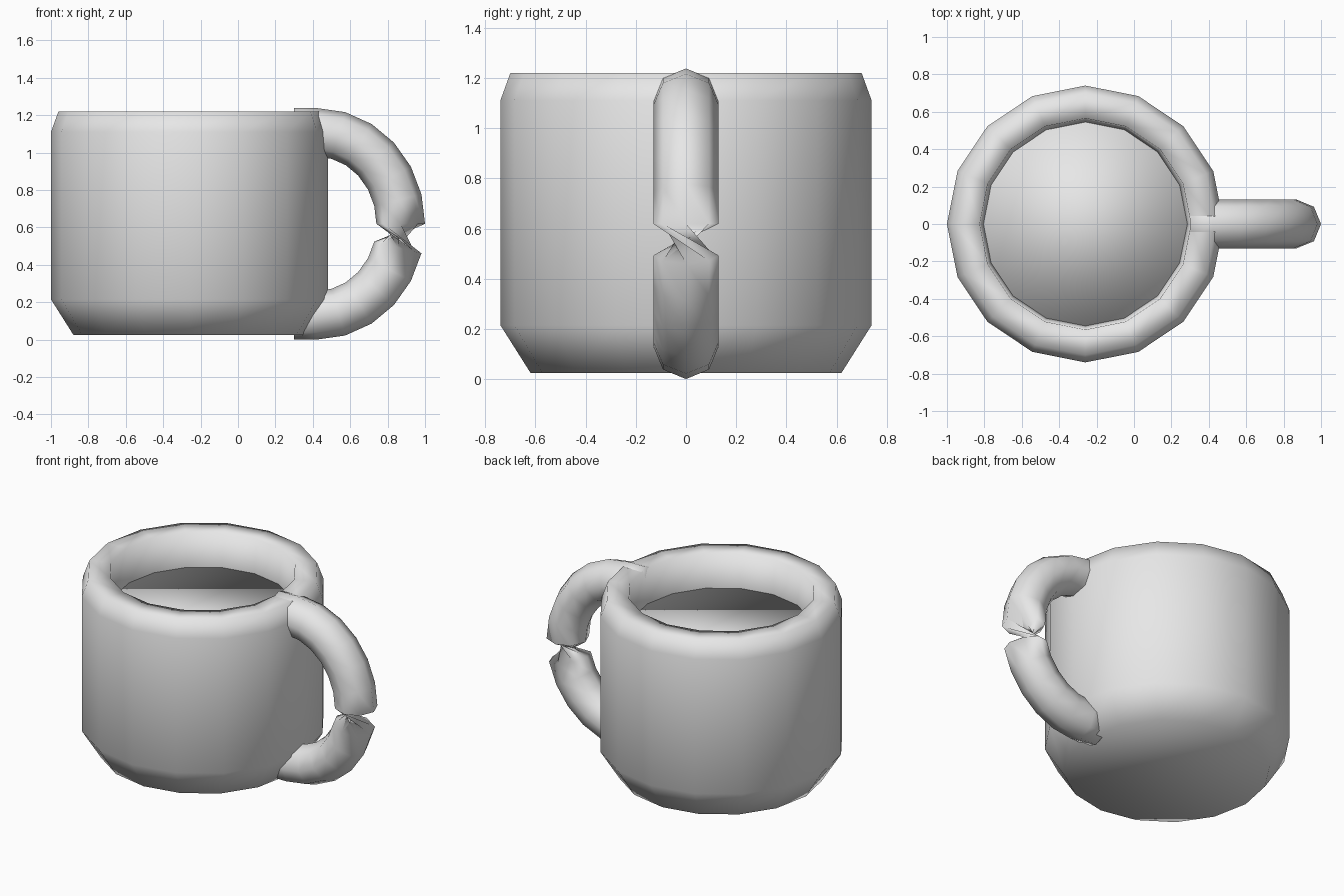
import bpy, bmesh
from math import sin, cos, pi
from mathutils import Vector

cube = bpy.data.objects.get("Cube")
if cube:
    bpy.data.objects.remove(cube, do_unlink=True)

grey = bpy.data.materials.new("light_grey")
grey.use_nodes = True
colour = (0.8, 0.8, 0.8, 1)
grey.diffuse_color = colour
grey.node_tree.nodes["Principled BSDF"].inputs["Base Color"].default_value = colour


def loft(name, rings):
    """Skin a list of point rings, cap both ends and shade smooth."""
    bm = bmesh.new()
    loops = [[bm.verts.new(p) for p in ring] for ring in rings]
    n = len(loops[0])
    for a, b in zip(loops, loops[1:]):
        for i in range(n):
            j = (i + 1) % n
            bm.faces.new((a[i], a[j], b[j], b[i]))
    bm.faces.new(loops[0][::-1])
    bm.faces.new(loops[-1])
    for f in bm.faces:
        f.smooth = True
    mesh = bpy.data.meshes.new(name)
    bm.to_mesh(mesh)
    bm.free()
    mesh.materials.append(grey)
    obj = bpy.data.objects.new(name, mesh)
    bpy.context.collection.objects.link(obj)
    return obj


def lathe(name, profile, sides=16, cx=-0.26):
    """Turn (radius, height) points about the mug's upright axis."""
    turn = [2 * pi * i / sides for i in range(sides)]
    return loft(name, [[(cx + r * cos(t), r * sin(t), z) for t in turn]
                       for r, z in profile])


# Thick-walled cup: outside, rim, inner wall, floor
lathe("mug_body", [(0.62, 0.025), (0.74, 0.215), (0.74, 1.11), (0.70, 1.22),
                   (0.565, 1.22), (0.545, 0.99), (0.545, 0.2)])

# Drink filling the cup
lathe("drink", [(0.545, 0.25), (0.545, 0.995)])

# Handle: octagonal tube along a half ellipse, with a half twist in the middle
CENTRE = Vector((0.42, 0, 0.619))
AX, AZ, TUBE, STEPS = 0.45, 0.489, 0.13, 12


def tube_ring(centre, out, shift):
    side = Vector((0, 1, 0))
    angles = [2 * pi * (i + shift) / 8 for i in range(8)]
    return [centre + TUBE * (cos(a) * out + sin(a) * side) for a in angles]


rings = []
for k in range(STEPS + 1):
    t = pi / 2 - pi * k / STEPS
    out = Vector((cos(t) / AX, 0, sin(t) / AZ)).normalized()
    shift = 4 if k > STEPS // 2 else 0
    rings.append(tube_ring(CENTRE + Vector((AX * cos(t), 0, AZ * sin(t))), out, shift))

# Straight ends running into the wall
inward = Vector((-0.12, 0, 0))
rings.insert(0, [p + inward for p in rings[0]])
rings.append([p + inward for p in rings[-1]])
handle = loft("handle", rings)

# Make the handle skin face outwards
bm = bmesh.new()
bm.from_mesh(handle.data)
bmesh.ops.recalc_face_normals(bm, faces=bm.faces)
bm.to_mesh(handle.data)
bm.free()
